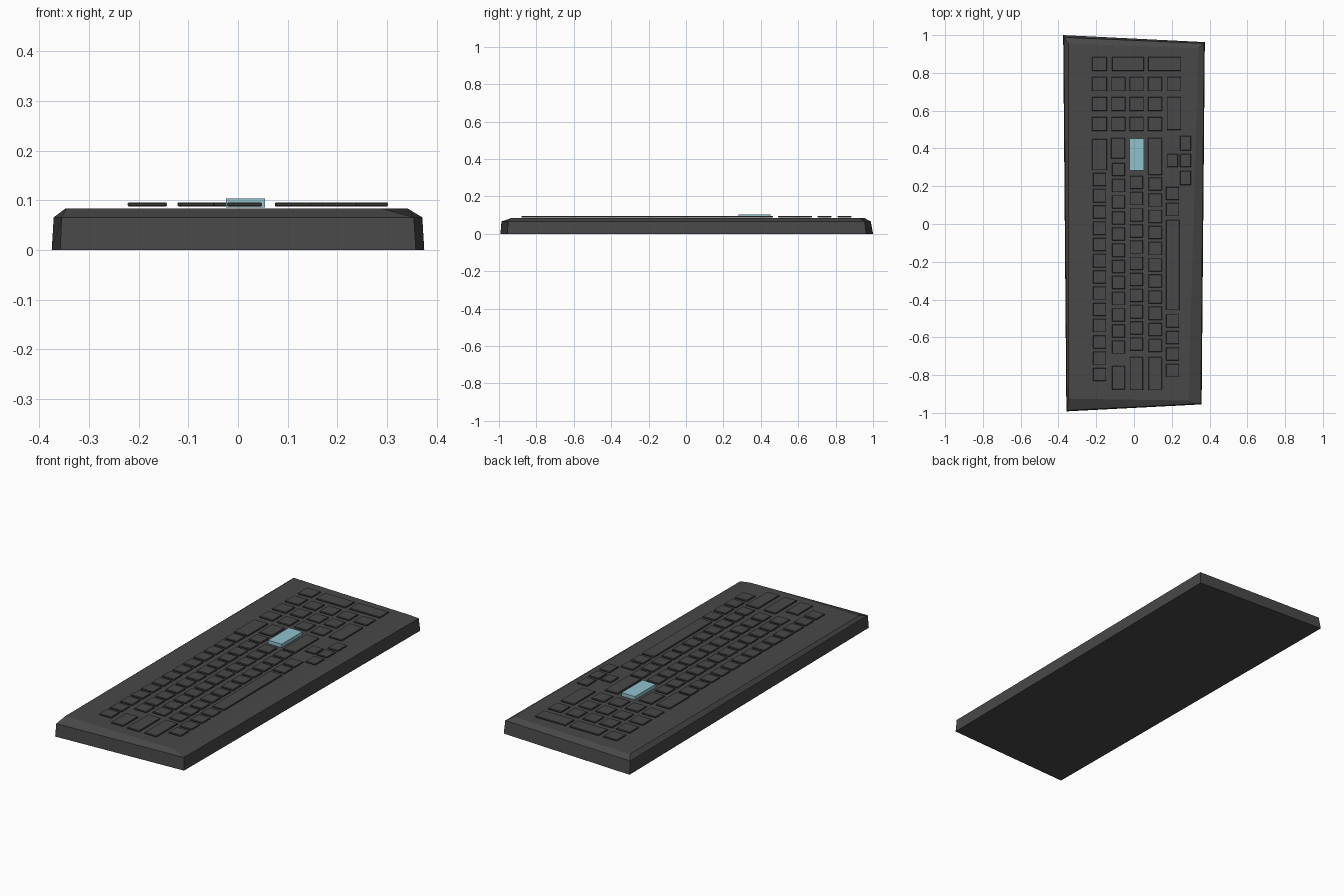
import bpy, bmesh

if "Cube" in bpy.data.objects:
    bpy.data.objects.remove(bpy.data.objects["Cube"])


def material(name, rgb):
    m = bpy.data.materials.new(name)
    m.diffuse_color = (*rgb, 1)
    m.use_nodes = True
    m.node_tree.nodes["Principled BSDF"].inputs["Base Color"].default_value = m.diffuse_color
    return m


DARK = material("dark_grey", (0.065, 0.065, 0.065))
BLUE = material("pale_blue", (0.28, 0.54, 0.61))


def finish(bm, name, mat):
    bmesh.ops.recalc_face_normals(bm, faces=bm.faces)
    me = bpy.data.meshes.new(name)
    bm.to_mesh(me)
    bm.free()
    me.materials.append(mat)
    ob = bpy.data.objects.new(name, me)
    bpy.context.collection.objects.link(ob)
    return ob


def loft(bm, rings):
    """Closed solid through stacked four-cornered rings."""
    vs = [[bm.verts.new(p) for p in r] for r in rings]
    for a, b in zip(vs, vs[1:]):
        for i in range(4):
            j = (i + 1) % 4
            bm.faces.new((a[i], a[j], b[j], b[i]))
    bm.faces.new(vs[0][::-1])
    bm.faces.new(vs[-1])


def block(bm, x0, x1, y0, y1, z0, z1, c):
    """Key cap with small chamfers on the top and bottom edges."""
    h = (z1 - z0) * 0.3
    rings = []
    for z, i in ((z0, c), (z0 + h, 0), (z1 - h, 0), (z1, c)):
        rings.append([(x0 + i, y0 + i, z), (x1 - i, y0 + i, z),
                      (x1 - i, y1 - i, z), (x0 + i, y1 - i, z)])
    loft(bm, rings)


def keys(name, rects):
    bm = bmesh.new()
    for x0, x1, y0, y1 in rects:
        block(bm, x0, x1, y0, y1, 0.088, 0.096, 0.002)
    finish(bm, name, DARK)


def run(x0, start, n, pitch=0.0855, size=0.069, width=0.07):
    """A line of n keys going from the back towards the front."""
    return [(x0, x0 + width, start - i * pitch - size, start - i * pitch)
            for i in range(n)]


# Case: slightly skewed slab with sloping rim
bm = bmesh.new()
loft(bm, [
    [(-0.358, -0.992, 0), (0.358, -0.955, 0), (0.375, 0.963, 0), (-0.375, 1.0, 0)],
    [(-0.355, -0.987, 0.066), (0.354, -0.951, 0.066), (0.371, 0.956, 0.066), (-0.371, 0.988, 0.066)],
    [(-0.346, -0.925, 0.084), (0.288, -0.935, 0.084), (0.341, 0.93, 0.084), (-0.347, 0.955, 0.084)],
])
finish(bm, "case", DARK)

# Main typing block
keys("key_line_1", run(-0.217, 0.27, 13, 0.086))
keys("key_line_2", run(-0.117, 0.323, 12) + [(-0.117, -0.048, -0.875, -0.752)])
keys("key_line_3", run(-0.022, 0.254, 11) + [(-0.022, 0.048, -0.88, -0.705)])
keys("key_line_4", run(0.078, 0.246, 11) + [(0.078, 0.148, -0.88, -0.705)])
keys("key_line_5", run(0.169, 0.196, 2) + run(0.169, -0.478, 4, 0.088))
keys("space_bar", [(0.169, 0.24, -0.456, 0.021)])

# Long keys at the end of the typing lines
keys("long_keys", [(-0.222, -0.143, 0.285, 0.45), (-0.122, -0.048, 0.348, 0.455),
                   (0.075, 0.148, 0.26, 0.455)])

# Arrow keys
keys("arrow_keys", [(0.243, 0.302, 0.39, 0.465), (0.243, 0.302, 0.302, 0.37),
                    (0.243, 0.302, 0.206, 0.28), (0.174, 0.233, 0.302, 0.37)])

# Number pad
pad = [(-0.222 + c * 0.099, -0.143 + c * 0.099, y, y + 0.075)
       for y in (0.703, 0.598, 0.492) for c in range(4)]
pad = [(x0 if c % 4 == 0 else x0 + 0.005 - 0.002 * (c % 4),
        x1 if c % 4 == 0 else x1 - 0.002 * (c % 4), y0, y1)
       for c, (x0, x1, y0, y1) in enumerate(pad)]
pad += [(0.174, 0.25, 0.703, 0.777), (0.174, 0.25, 0.497, 0.672),
        (-0.222, -0.143, 0.81, 0.884), (-0.117, 0.053, 0.81, 0.884),
        (0.074, 0.25, 0.81, 0.884)]
keys("number_pad", pad)

# Raised blue key
bm = bmesh.new()
block(bm, -0.024, 0.054, 0.282, 0.453, 0.086, 0.104, 0)
finish(bm, "blue_key", BLUE)
